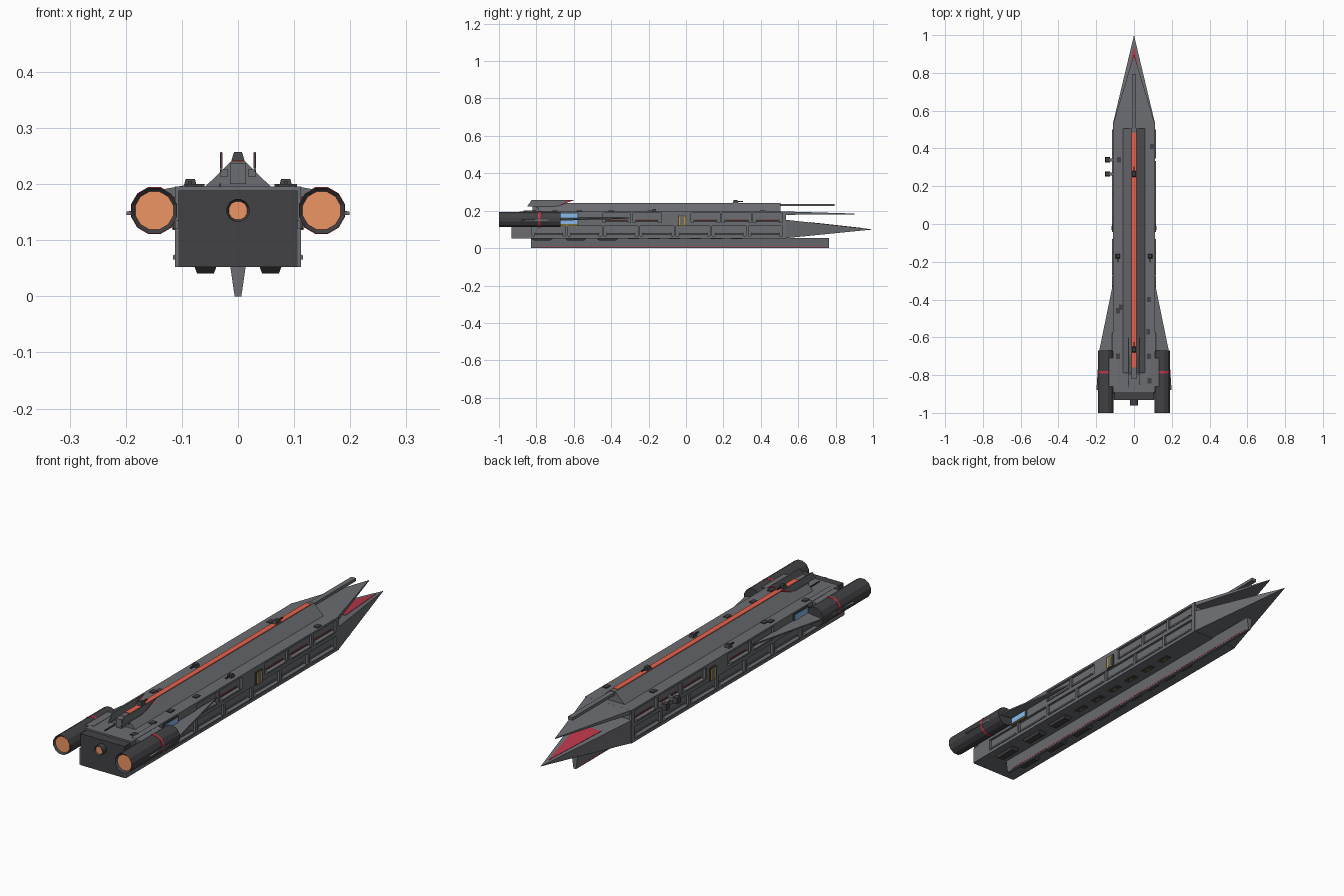
import bpy, bmesh, math
from mathutils import Vector, Matrix

if "Cube" in bpy.data.objects:
    bpy.data.objects.remove(bpy.data.objects["Cube"])


def material(name, rgb):
    m = bpy.data.materials.new(name)
    m.diffuse_color = (*rgb, 1)
    m.use_nodes = True
    m.node_tree.nodes["Principled BSDF"].inputs["Base Color"].default_value = m.diffuse_color
    return m


HULL = material("hull_grey", (0.15, 0.155, 0.17))
DARK = material("dark_grey", (0.055, 0.055, 0.06))
RED = material("deep_red", (0.5, 0.04, 0.07))
CORAL = material("coral", (0.8, 0.12, 0.07))
GLOW = material("engine_glow", (0.85, 0.3, 0.13))
BLUE = material("window_blue", (0.25, 0.5, 0.85))
RUST = material("rust", (0.2, 0.05, 0.04))
YELLOW = material("yellow", (0.5, 0.33, 0.03))


def finish(name, bm, *mats):
    bmesh.ops.recalc_face_normals(bm, faces=bm.faces)
    me = bpy.data.meshes.new(name)
    bm.to_mesh(me)
    bm.free()
    ob = bpy.data.objects.new(name, me)
    for m in mats:
        me.materials.append(m)
    bpy.context.collection.objects.link(ob)
    return ob


def solid(name, pts, mat=HULL):
    """Flat-faced convex solid around a few corner points."""
    bm = bmesh.new()
    for p in pts:
        bm.verts.new(p)
    bmesh.ops.convex_hull(bm, input=bm.verts)
    bmesh.ops.dissolve_limit(bm, angle_limit=0.002, verts=bm.verts, edges=bm.edges)
    return finish(name, bm, mat)


def box(name, x, y, z, mat=HULL):
    return solid(name, [(a, b, c) for a in x for b in y for c in z], mat)


def frustum(name, c, half, top, h, mat=DARK):
    """Tapered block: half sizes at c, scaled by top at height h."""
    return solid(name, [(c[0] + sx * half[0] * k, c[1] + sy * half[1] * k, c[2] + dz)
                        for sx in (-1, 1) for sy in (-1, 1) for k, dz in ((1, 0), (top, h))], mat)


def extrude_y(name, profile, y0, y1, mat=HULL):
    return solid(name, [(x, y, z) for x, z in profile for y in (y0, y1)], mat)


def thruster(name, x, z, r, y0, y1, sides, lip):
    """Cylinder along y with a glowing recessed rear face."""
    bm = bmesh.new()
    rot = Matrix.Translation((x, (y0 + y1) / 2, z)) @ Matrix.Rotation(math.pi / 2, 4, 'X') \
        @ Matrix.Rotation(math.pi / sides, 4, 'Z')
    bmesh.ops.create_cone(bm, cap_ends=True, segments=sides, radius1=r, radius2=r,
                          depth=y1 - y0, matrix=rot)
    rear = min(bm.faces, key=lambda f: f.calc_center_median().y)
    bmesh.ops.inset_region(bm, faces=[rear], thickness=lip)
    bmesh.ops.translate(bm, verts=rear.verts, vec=(0, 0.008, 0))
    rear.material_index = 1
    return finish(name, bm, DARK, GLOW)


# Main hull core, roof and floor slabs
box("hull_core", (-0.101, 0.101), (-0.89, 0.53), (0.056, 0.194))
box("roof_plate", (-0.112, 0.112), (-0.89, 0.535), (0.187, 0.196))
box("floor_plate", (-0.112, 0.112), (-0.93, 0.535), (0.052, 0.066))
box("stern_block", (-0.106, 0.106), (-0.932, -0.88), (0.052, 0.189), DARK)
thruster("centre_nozzle", 0, 0.153, 0.021, -0.962, -0.93, 12, 0.004)

# Bow: lower spike with red inlay, thin upper prong
tip = Vector((0, 1, 0.1))
base = [Vector((x, 0.53, z)) for x in (-0.112, 0.112) for z in (0.053, 0.152)]
solid("bow_spike", base + [tip])
inlay = []
for x, y in ((-0.055, 0.66), (0.055, 0.66), (0, 0.945)):
    zt = 0.152 - (y - 0.53) / 0.47 * 0.052
    inlay += [(x, y, zt - 0.003), (x, y, zt + 0.0015)]
solid("bow_red_inlay", inlay, RED)
solid("bow_prong", [(x, 0.53, z) for x in (-0.11, 0.11) for z in (0.178, 0.196)]
      + [(0, 0.9, 0.181), (0, 0.9, 0.185)])

# Dorsal ridge, glowing spine, long bow barrel
extrude_y("dorsal_ridge", [(-0.06, 0.194), (0.06, 0.194), (0.013, 0.24), (-0.013, 0.24)], -0.79, 0.505)
box("spine_strip", (-0.012, 0.012), (-0.76, 0.485), (0.236, 0.2425), CORAL)
box("bow_barrel", (-0.011, 0.011), (0.48, 0.795), (0.224, 0.237))
box("ridge_tail", (-0.014, 0.014), (-0.82, -0.76), (0.2, 0.238))

# Keel blade with red edge line
extrude_y("keel", [(-0.014, 0.055), (0.014, 0.055), (0.006, 0), (-0.006, 0)], -0.83, 0.765)
box("keel_red_line", (-0.0075, 0.0075), (-0.8, 0.74), (0.005, 0.008), RED)

# Turrets on the ridge
for y in (0.265, -0.665):
    frustum("ridge_turret", (0, y, 0.241), (0.012, 0.016), 0.6, 0.016)
    box("ridge_turret_gun", (-0.003, 0.003), (y, y + 0.04), (0.247, 0.252), DARK)

for s in (-1, 1):
    X = lambda a, b: (s * a, s * b)
    # Side wall: middle rail and solid wall panels
    box("middle_rail", X(0.1, 0.112), (-0.9, 0.535), (0.118, 0.136))
    box("rear_wall", X(0.1, 0.112), (-0.89, -0.45), (0.13, 0.19))
    box("door_wall", X(0.1, 0.112), (-0.13, 0.02), (0.13, 0.19))
    box("stern_wall", X(0.1, 0.112), (-0.93, -0.83), (0.06, 0.122))
    box("bow_wall", X(0.1, 0.112), (0.515, 0.535), (0.06, 0.19))

    # Ribs and ledges of the two rows of bays
    for row, z0, z1, starts, n, mat in (("lower", 0.066, 0.118, -0.83, 7, HULL),
                                        ("upper_rear", 0.136, 0.187, -0.45, 2, RUST),
                                        ("upper_fore", 0.136, 0.187, 0.02, 3, RUST)):
        end = {"lower": 0.52, "upper_rear": -0.13, "upper_fore": 0.52}[row]
        step = (end - starts) / n
        for i in range(n):
            y = starts + i * step
            box(row + "_rib", X(0.1, 0.111), (y - 0.006, y + 0.006), (z0, z1))
            solid(row + "_ledge", [(s * a, b, c) for b in (y + 0.02, y + step - 0.02)
                                   for a, c in ((0.1, z0), (0.116, z0), (0.116, z0 + 0.007), (0.1, z0 + 0.014))])
            box(row + "_light", X(0.1, 0.1045), (y + 0.025, y + step - 0.025), (z0 + 0.012, z0 + 0.018), mat)

    # Side door with frame
    box("door_frame", X(0.11, 0.117), (-0.042, 0.0), (0.118, 0.174), DARK)
    box("door_trim", X(0.11, 0.1175), (-0.038, -0.004), (0.121, 0.17), YELLOW)
    box("door_leaf", X(0.11, 0.118), (-0.032, -0.01), (0.124, 0.166))

    # Blue side windows
    box("window_frame", X(0.11, 0.116), (-0.675, -0.575), (0.12, 0.19), DARK)
    for z in (0.128, 0.162):
        box("side_window", X(0.11, 0.118), (-0.67, -0.58), (z, z + 0.024), BLUE)
    box("window_trim", X(0.11, 0.118), (-0.67, -0.58), (0.121, 0.125), YELLOW)

    # Swept wing and outer winglet
    solid("swept_wing", [(s * x, y, z + d) for x, y, z in ((0.108, -0.3, 0.16), (0.108, -0.86, 0.16),
                         (0.186, -0.68, 0.15), (0.199, -0.88, 0.148), (0.186, -0.88, 0.148))
                         for d in (-0.003, 0.003)])

    # Engine with red band, pylon and roof fairing
    thruster("main_engine", s * 0.149, 0.153, 0.042, -1.0, -0.67, 12, 0.007)
    bm = bmesh.new()
    bmesh.ops.create_cone(bm, cap_ends=True, segments=12, radius1=0.0432, radius2=0.0432, depth=0.012,
                          matrix=Matrix.Translation((s * 0.149, -0.785, 0.153))
                          @ Matrix.Rotation(math.pi / 2, 4, 'X') @ Matrix.Rotation(math.pi / 12, 4, 'Z'))
    finish("engine_band", bm, RED)
    box("engine_pylon", X(0.1, 0.13), (-0.87, -0.7), (0.135, 0.172))
    solid("pylon_fairing", [(s * x, y, z) for x, z in ((0.09, 0.199), (0.138, 0.19), (0.11, 0.175))
                            for y in (-0.86, -0.71)])

    # Tail fins with red leading part
    fin = [(-0.85, 0.222), (-0.825, 0.257), (-0.6, 0.257), (-0.68, 0.226)]
    solid("tail_fin", [(s * 0.03 + d, y, z) for y, z in fin for d in (-0.0015, 0.0015)])
    solid("tail_fin_tip", [(s * 0.03 + d, y, z) for y, z in ((-0.6, 0.256), (-0.63, 0.256), (-0.68, 0.228), (-0.66, 0.235))
                           for d in (-0.002, 0.002)], RED)
    box("fin_mount", X(0.018, 0.032), (-0.8, -0.7), (0.214, 0.226))

    # Deck turrets
    frustum("deck_turret", (s * 0.085, -0.17, 0.195), (0.012, 0.012), 0.7, 0.014)
    box("deck_turret_gun", X(0.082, 0.088), (-0.205, -0.17), (0.2, 0.205), DARK)

    # Belly turrets and small yellow belly lights
    for y in (-0.77, -0.59, -0.42):
        frustum("belly_turret", (s * 0.058, y, 0.054), (0.02, 0.06), 0.75, -0.013)
    for i in range(6):
        y = -0.28 + i * 0.11
        box("belly_hatch", X(0.045, 0.07), (y - 0.03, y + 0.03), (0.049, 0.054), DARK)
        box("belly_light", X(0.054, 0.06), (y - 0.01, y + 0.01), (0.048, 0.05), YELLOW)

# Scattered roof hatches
for x, y in ((0.08, -0.4), (0.075, -0.57), (0.08, -0.7), (0.082, -0.83), (0.095, 0.41),
             (-0.08, 0.34), (-0.07, -0.44), (-0.085, -0.7), (-0.085, -0.46)):
    box("roof_hatch", (x - 0.01, x + 0.01), (y - 0.014, y + 0.014), (0.194, 0.2), DARK)
box("roof_mast", (-0.033, -0.03), (-0.87, -0.8), (0.195, 0.201), DARK)

# Docking arms on the left side
for y in (0.265, 0.34):
    box("docking_arm", (-0.135, -0.1), (y - 0.008, y + 0.008), (0.14, 0.155))
    frustum("docking_head", (-0.14, y, 0.135), (0.013, 0.014), 0.8, 0.026)
